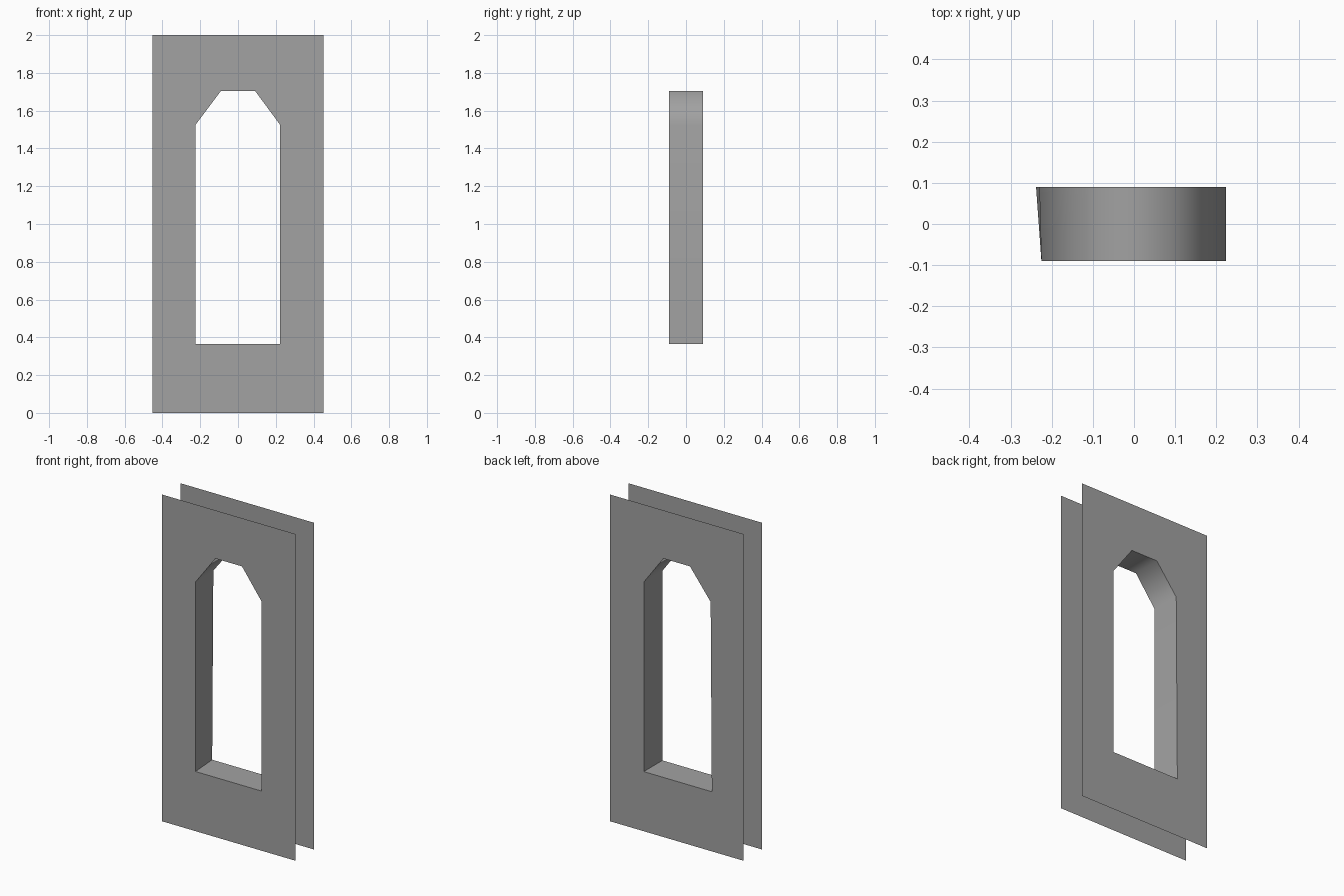
import bpy, bmesh, math
from mathutils import Vector

cube = bpy.data.objects.get("Cube")
if cube:
    bpy.data.objects.remove(cube, do_unlink=True)

HALF_W, HEIGHT, HALF_D = 0.453, 2.0, 0.09
FLOOR, SPRING, CROWN = 0.365, 1.525, 1.705

grey = bpy.data.materials.new("stone grey")
grey.use_nodes = True
colour = (0.36, 0.36, 0.36, 1)
grey.diffuse_color = colour
grey.node_tree.nodes["Principled BSDF"].inputs["Base Color"].default_value = colour


def opening(low_left, high_left):
    """Outline of the doorway as (x, z), starting at the lower left jamb."""
    return [(low_left, FLOOR), (high_left, SPRING), (-0.09, CROWN),
            (0.09, CROWN), (0.223, SPRING), (0.223, FLOOR)]


# The back outline flares slightly at one jamb
front_hole = opening(-0.225, -0.225)
back_hole = opening(-0.238, -0.23)
border = [(-HALF_W, 0), (-HALF_W, HEIGHT), (HALF_W, HEIGHT), (HALF_W, 0)]


def make_object(name, bm):
    mesh = bpy.data.meshes.new(name)
    bm.to_mesh(mesh)
    bm.free()
    mesh.materials.append(grey)
    obj = bpy.data.objects.new(name, mesh)
    bpy.context.collection.objects.link(obj)
    return obj


def ring(bm, outline, y):
    return [bm.verts.new((x, y, z)) for x, z in outline]


# Flat sheet with the doorway cut through it
def panel(name, hole, y):
    bm = bmesh.new()
    edges = []
    for outline in (border, hole):
        verts = ring(bm, outline, y)
        edges += [bm.edges.new((a, b)) for a, b in zip(verts, verts[1:] + verts[:1])]
    bmesh.ops.triangle_fill(bm, edges=edges, use_beauty=True)
    bm.normal_update()
    for face in bm.faces:
        if face.normal.y * y < 0:
            face.normal_flip()
    return make_object(name, bm)


panel("front_panel", front_hole, -HALF_D)
panel("back_panel", back_hole, HALF_D)

# Lining that joins the two panels, facing into the doorway
bm = bmesh.new()
front, back = ring(bm, front_hole, -HALF_D), ring(bm, back_hole, HALF_D)
for i in range(len(front)):
    j = (i + 1) % len(front)
    bm.faces.new((front[i], front[j], back[j], back[i]))
bm.normal_update()
centre = Vector((0, 0, (FLOOR + CROWN) / 2))
for face in bm.faces:
    if face.normal.dot(centre - face.calc_center_median()) < 0:
        face.normal_flip()
lining = make_object("opening_lining", bm)

# Soft shading over the arch, crisp corners at the floor
bpy.context.view_layer.objects.active = lining
lining.select_set(True)
bpy.ops.object.shade_smooth_by_angle(angle=math.radians(70))
weighted = lining.modifiers.new("weighted_normals", 'WEIGHTED_NORMAL')
weighted.keep_sharp = True
